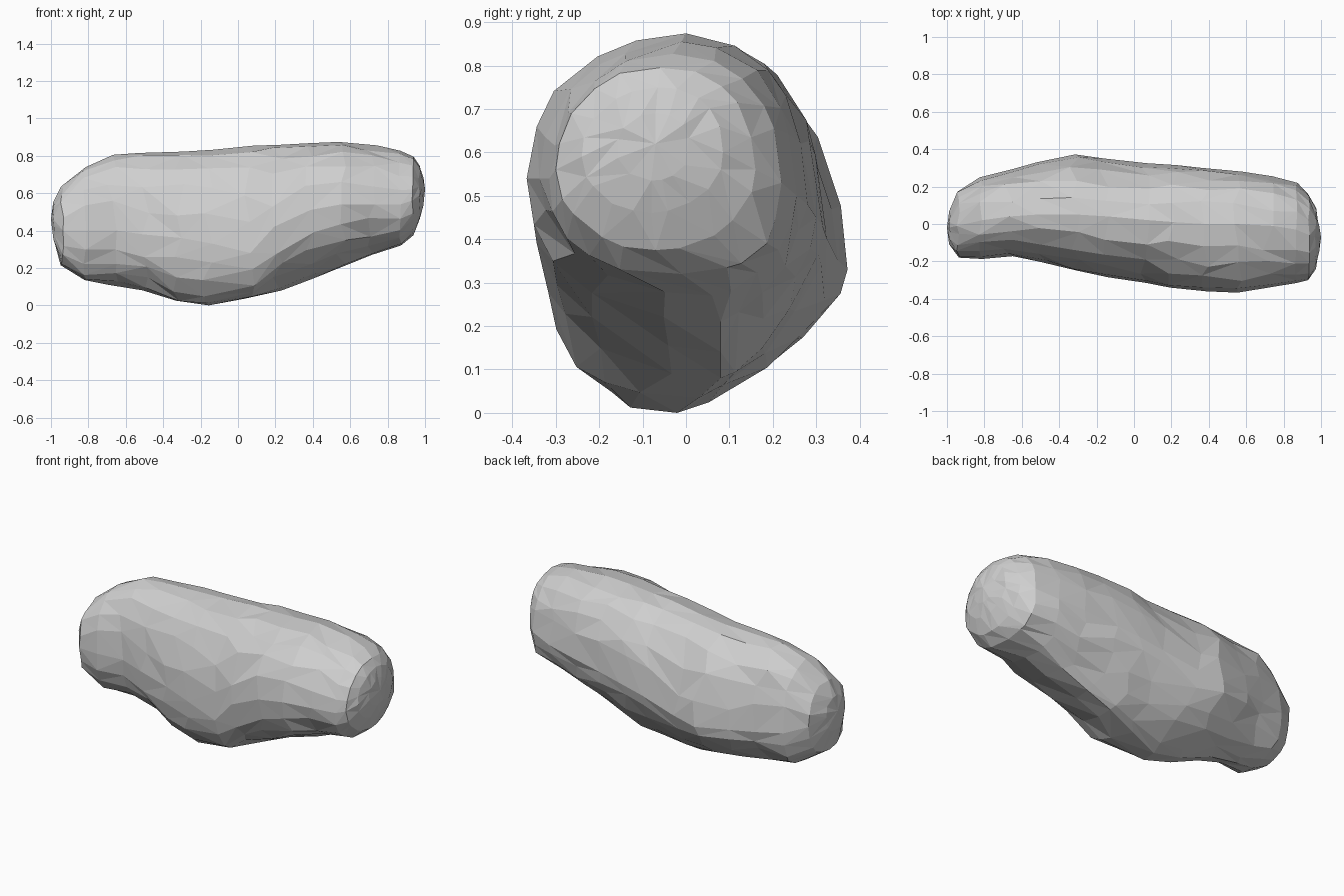
import bpy, bmesh, math, random

if "Cube" in bpy.data.objects:
    bpy.data.objects.remove(bpy.data.objects["Cube"])

random.seed(4)
SIDES = 20

# Stations: x, front y, front z, back y, back z, top y, top z, bottom y, bottom z
STATIONS = [
    (-0.985, -0.11, 0.43, 0.07, 0.45, -0.02, 0.55, -0.03, 0.34),
    (-0.94, -0.18, 0.40, 0.175, 0.42, -0.01, 0.635, -0.02, 0.215),
    (-0.82, -0.187, 0.40, 0.25, 0.38, 0.02, 0.74, 0.02, 0.135),
    (-0.67, -0.172, 0.40, 0.29, 0.36, 0.04, 0.805, 0.04, 0.11),
    (-0.50, -0.20, 0.38, 0.33, 0.35, 0.05, 0.815, 0.04, 0.08),
    (-0.32, -0.25, 0.36, 0.372, 0.33, 0.05, 0.822, 0.0, 0.025),
    (-0.16, -0.285, 0.33, 0.35, 0.35, 0.04, 0.832, -0.02, 0.0),
    (0.06, -0.315, 0.28, 0.325, 0.40, 0.02, 0.854, 0.03, 0.035),
    (0.21, -0.34, 0.42, 0.315, 0.43, 0.01, 0.858, 0.08, 0.08),
    (0.38, -0.36, 0.51, 0.30, 0.45, 0.0, 0.867, 0.08, 0.14),
    (0.55, -0.367, 0.54, 0.28, 0.48, 0.0, 0.874, 0.08, 0.21),
    (0.72, -0.338, 0.54, 0.255, 0.50, -0.01, 0.855, 0.06, 0.27),
    (0.87, -0.315, 0.54, 0.22, 0.53, -0.03, 0.827, -0.01, 0.32),
    (0.935, -0.30, 0.56, 0.16, 0.56, -0.06, 0.795, -0.07, 0.375),
    (0.97, -0.24, 0.59, 0.085, 0.60, -0.065, 0.75, -0.08, 0.46),
    (0.988, -0.16, 0.61, 0.01, 0.61, -0.07, 0.69, -0.08, 0.535),
]


def quarter_power(x, back, upper):
    """Bluntness of one quarter of the section."""
    if upper:
        if back:
            return 1.95 if -0.6 < x < 0.1 else 2.25
        return 2.08
    if x > 0.9:
        return 2.0
    if x > 0.8 or x < -0.75:
        return 2.5
    if back:
        return 1.45 if -0.45 < x < 0.6 else 1.7
    return 2.7 if -0.05 < x < 0.1 else 2.2


def ring_point(st, angle):
    """Point on a lopsided section: round crown, chiselled underside."""
    x, fy, fz, by, bz, ty, tz, uy, uz = st
    c, s = math.cos(angle), math.sin(angle)
    power = quarter_power(x, c > 0, s >= 0)
    a, b = abs(c) ** (2 / power), abs(s) ** (2 / power)
    side_y, side_z = (by, bz) if c > 0 else (fy, fz)
    mid_y, mid_z = (ty, tz) if s > 0 else (uy, uz)
    return mid_y + (side_y - mid_y) * a, side_z + (mid_z - side_z) * b


stone = bpy.data.materials.new("stone_grey")
stone.diffuse_color = (0.62, 0.62, 0.62, 1)
stone.use_nodes = True
stone.node_tree.nodes["Principled BSDF"].inputs["Base Color"].default_value = stone.diffuse_color

bm = bmesh.new()
rings = []
for i, st in enumerate(STATIONS):
    tight = st[0] < -0.96 or st[0] > 0.92
    ring = []
    for k in range(SIDES):
        main = k % (SIDES // 4) == 0
        slip = 0 if main else random.uniform(-0.08, 0.08)
        y, z = ring_point(st, 2 * math.pi * k / SIDES + slip)
        # chip the surface a little and slide points along the length
        chip = 1 if main else 1 + random.uniform(-0.015, 0.015)
        if k > SIDES // 2 and not tight and not main:
            chip += random.uniform(-0.015, 0.015)
        cy, cz = (st[1] + st[3]) / 2, (st[6] + st[8]) / 2
        dx = random.uniform(-0.03, 0.03) * (0.3 if abs(st[0]) > 0.8 else 1)
        if tight:
            dx *= 0.5
        ring.append(bm.verts.new((st[0] + dx, cy + (y - cy) * chip,
                                  max(0, cz + (z - cz) * chip))))
    rings.append(ring)

# Skin with randomly turned diagonals
for a, b in zip(rings, rings[1:]):
    for k in range(SIDES):
        n = (k + 1) % SIDES
        if random.random() < 0.5:
            tris = ((a[k], a[n], b[n]), (a[k], b[n], b[k]))
        else:
            tris = ((a[k], a[n], b[k]), (a[n], b[n], b[k]))
        for t in tris:
            bm.faces.new(t)

# Blunt end caps
for ring, tip in ((rings[0], (-1, -0.02, 0.46)), (rings[-1], (1, -0.07, 0.62))):
    v = bm.verts.new(tip)
    for k in range(SIDES):
        bm.faces.new((ring[k], ring[(k + 1) % SIDES], v))

# Merge slivers into broader facets
bmesh.ops.remove_doubles(bm, verts=bm.verts, dist=0.025)
bmesh.ops.triangulate(bm, faces=bm.faces)
bmesh.ops.recalc_face_normals(bm, faces=bm.faces)

mesh = bpy.data.meshes.new("boulder")
bm.to_mesh(mesh)
bm.free()
mesh.materials.append(stone)
boulder = bpy.data.objects.new("boulder", mesh)
bpy.context.collection.objects.link(boulder)
